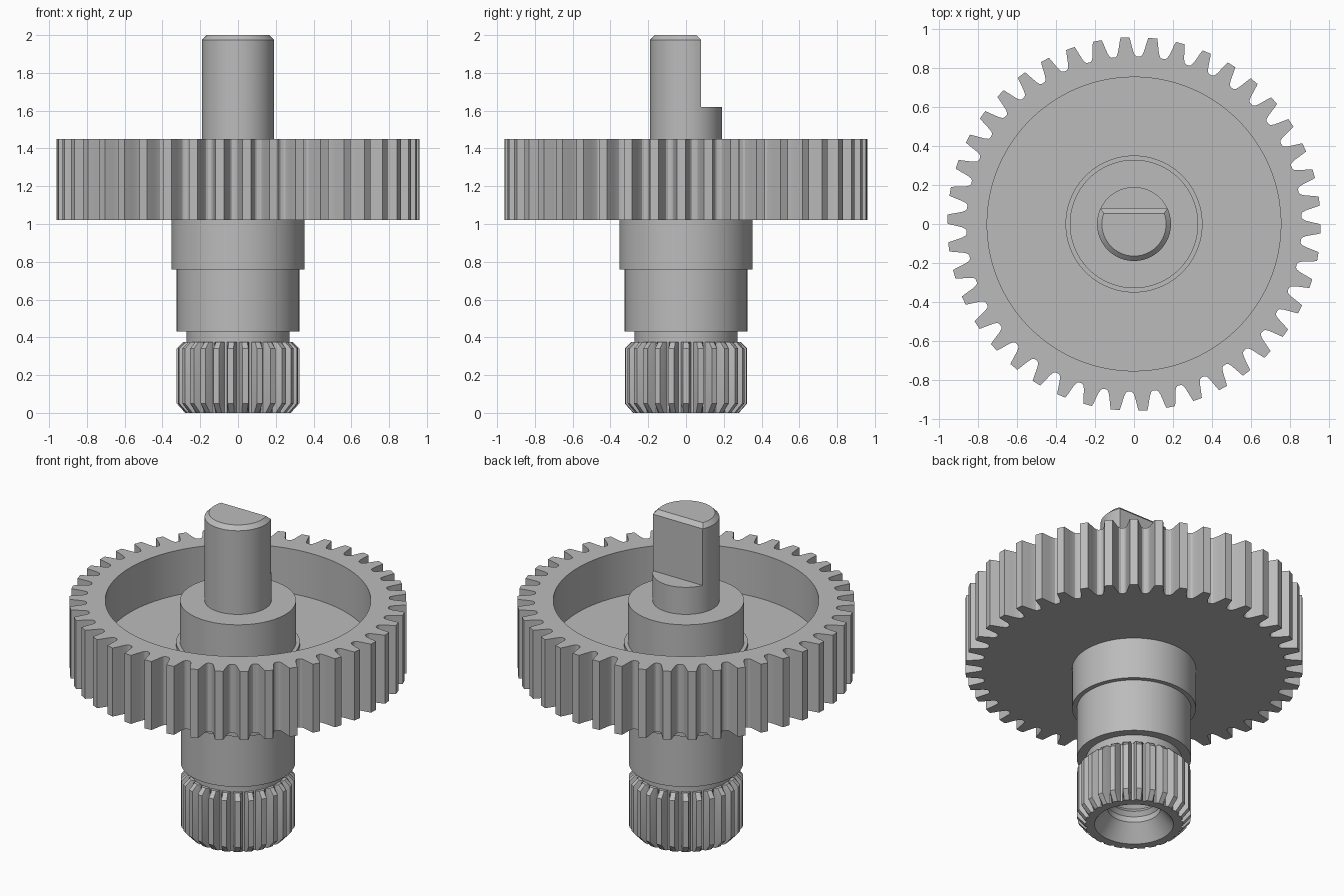
import bpy
import math

if "Cube" in bpy.data.objects:
    bpy.data.objects.remove(bpy.data.objects["Cube"], do_unlink=True)

steel = bpy.data.materials.new("grey steel")
steel.use_nodes = True
GREY = (0.5, 0.5, 0.5, 1)
steel.diffuse_color = GREY
steel.node_tree.nodes["Principled BSDF"].inputs["Base Color"].default_value = GREY


def loft(name, sections, cap_start=True, cap_end=True):
    """Skin stacked outlines; each section is (list of (radius, angle), z)."""
    verts, faces = [], []
    n = len(sections[0][0])
    for outline, z in sections:
        verts += [(r * math.cos(a), r * math.sin(a), z) for r, a in outline]
    for s in range(len(sections) - 1):
        for i in range(n):
            j = (i + 1) % n
            faces.append((s * n + i, s * n + j, (s + 1) * n + j, (s + 1) * n + i))
    if cap_start:
        faces.append(tuple(reversed(range(n))))
    if cap_end:
        faces.append(tuple(range(len(verts) - n, len(verts))))
    mesh = bpy.data.meshes.new(name)
    mesh.from_pydata(verts, [], faces)
    mesh.materials.append(steel)
    obj = bpy.data.objects.new(name, mesh)
    bpy.context.collection.objects.link(obj)
    bpy.ops.object.select_all(action="DESELECT")
    obj.select_set(True)
    bpy.context.view_layer.objects.active = obj
    bpy.ops.object.shade_smooth_by_angle(angle=math.radians(28))
    return obj


def toothed(count, tooth, phase):
    """Repeat one tooth, given as (radius, fraction of pitch), round the axis."""
    pitch = math.tau / count
    return [(r, math.radians(phase) + (k + f) * pitch)
            for k in range(count) for r, f in tooth]


def circle(r, like):
    return [(r, a) for _, a in like]


def clip(limit, outline):
    return [(min(r, limit), a) for r, a in outline]


def mirrored(half):
    return [(r, -f) for r, f in reversed(half)] + half


# Large gear wheel with a dished upper side
gear_half = [(0.96, 0.16), (0.945, 0.19), (0.91, 0.25), (0.885, 0.3),
             (0.868, 0.36), (0.862, 0.43)]
gear = toothed(42, mirrored(gear_half), -1.5)
loft("gear_wheel", [(gear, 1.02), (gear, 1.45),
                    (circle(0.755, gear), 1.45), (circle(0.755, gear), 1.17)])

# Fluted pinion with chamfered ends and a threaded, countersunk bore
pinion_half = [(0.325, 0.13), (0.325, 0.2), (0.295, 0.31), (0.27, 0.4)]
pinion = toothed(26, mirrored(pinion_half), 0)
bore = [(0.13, 0.6)]
for k in range(9):
    z = 0.56 - k * 0.05
    bore += [(0.13, z), (0.15, z - 0.025)]
bore += [(0.15, 0.1), (0.225, 0)]
sections = [(circle(r, pinion), z) for r, z in bore]
sections += [(clip(0.28, pinion), 0), (clip(0.325, pinion), 0.05),
             (pinion, 0.34), (clip(0.29, pinion), 0.375),
             (circle(0.272, pinion), 0.375), (circle(0.272, pinion), 0.43)]
loft("pinion", sections, cap_end=False)

# Stepped sleeve below the wheel, and hub rising through its dish
round_outline = [(1, math.tau * i / 96) for i in range(96)]
sleeve = [(0.26, 0.43), (0.325, 0.43), (0.325, 0.76), (0.352, 0.76),
          (0.352, 1.19), (0.33, 1.19), (0.33, 1.45)]
loft("sleeve_and_hub", [(circle(r, round_outline), z) for r, z in sleeve],
     cap_start=False)

# Round shaft foot
loft("shaft_base", [(circle(0.19, round_outline), 1.4),
                    (circle(0.19, round_outline), 1.62)])


# D-shaped shaft end with a flat on the back and a chamfered top
def d_outline(r, flat):
    a = math.asin(flat / r)
    start, sweep = math.pi - a, math.pi + 2 * a
    return [(r, start + sweep * i / 72) for i in range(73)]


full = d_outline(0.19, 0.08)
loft("shaft_flatted_end", [(full, 1.62), (full, 1.975),
                           (d_outline(0.165, 0.055), 2.0)], cap_start=False)
